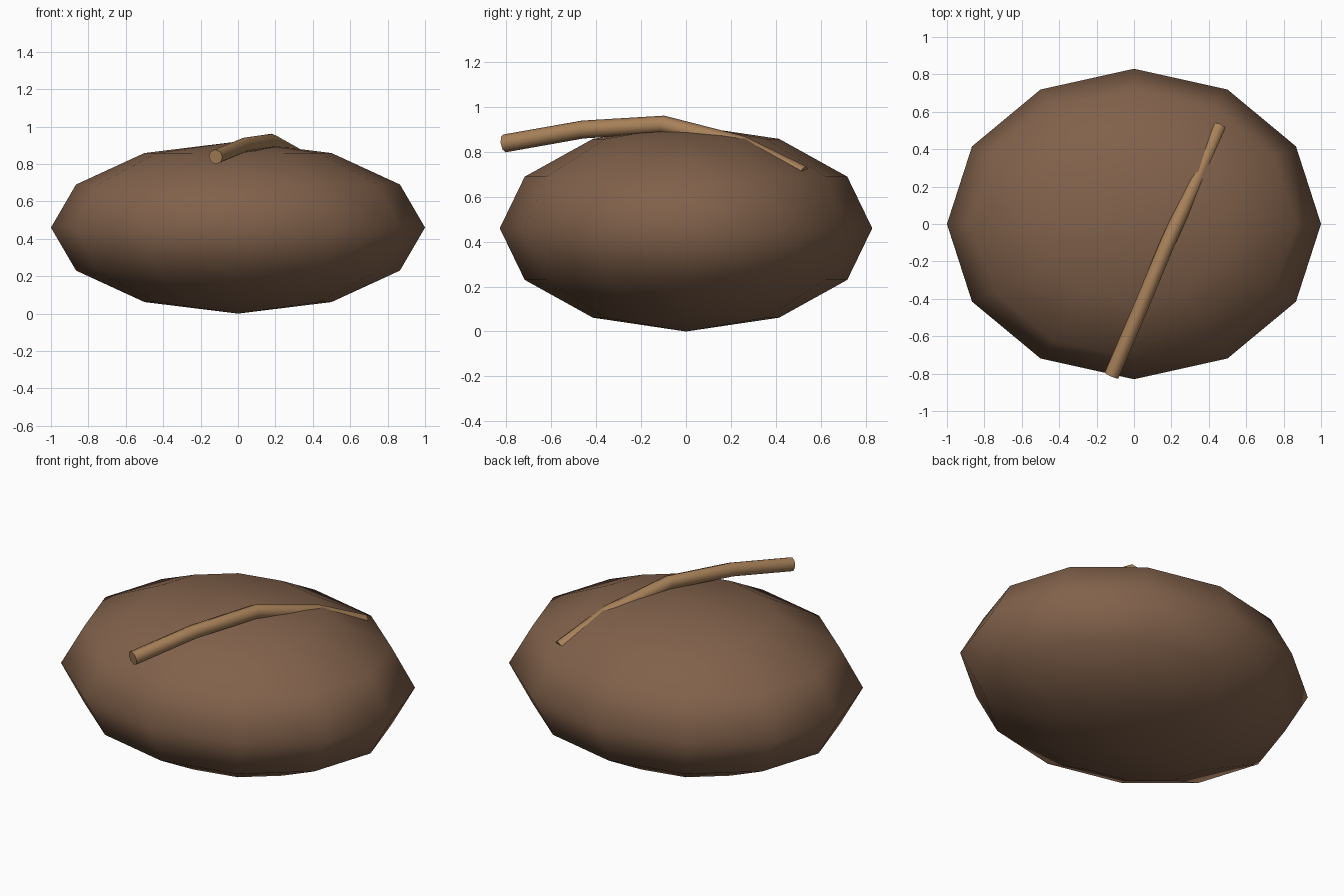
import bpy
import math

cube = bpy.data.objects.get("Cube")
if cube:
    bpy.data.objects.remove(cube, do_unlink=True)


def make_material(name, rgb):
    mat = bpy.data.materials.new(name)
    mat.use_nodes = True
    colour = (*rgb, 1.0)
    mat.diffuse_color = colour
    mat.node_tree.nodes["Principled BSDF"].inputs["Base Color"].default_value = colour
    return mat


brown = make_material("dark brown", (0.22, 0.12, 0.07))
tan = make_material("light tan", (0.39, 0.22, 0.10))

# Body: flattened low-poly ball with smooth shading
bpy.ops.mesh.primitive_uv_sphere_add(segments=12, ring_count=6, radius=1, location=(0, 0, 0.46))
body = bpy.context.object
body.name = "body"
body.scale = (1, 0.83, 0.46)
bpy.ops.object.transform_apply(location=False, rotation=False, scale=True)
bpy.ops.object.shade_smooth()
body.data.materials.append(brown)

# Stem: bent tube lying over the top and sinking into the back
path = [(-0.12, -0.81, 0.838), (0.03, -0.46, 0.90), (0.18, -0.1, 0.922),
        (0.34, 0.25, 0.832), (0.455, 0.52, 0.70)]
curve = bpy.data.curves.new("stem", "CURVE")
curve.dimensions = "3D"
curve.bevel_depth = 0.04
curve.bevel_resolution = 2
curve.use_fill_caps = True
spline = curve.splines.new("POLY")
spline.points.add(len(path) - 1)
for point, co in zip(spline.points, path):
    point.co = (*co, 1)
stem = bpy.data.objects.new("stem", curve)
bpy.context.collection.objects.link(stem)
curve.materials.append(tan)

# Turn the stem into a mesh with smooth sides and crisp ends
bpy.ops.object.select_all(action="DESELECT")
stem.select_set(True)
bpy.context.view_layer.objects.active = stem
bpy.ops.object.convert(target="MESH")
bpy.ops.object.shade_smooth_by_angle(angle=math.radians(50))
